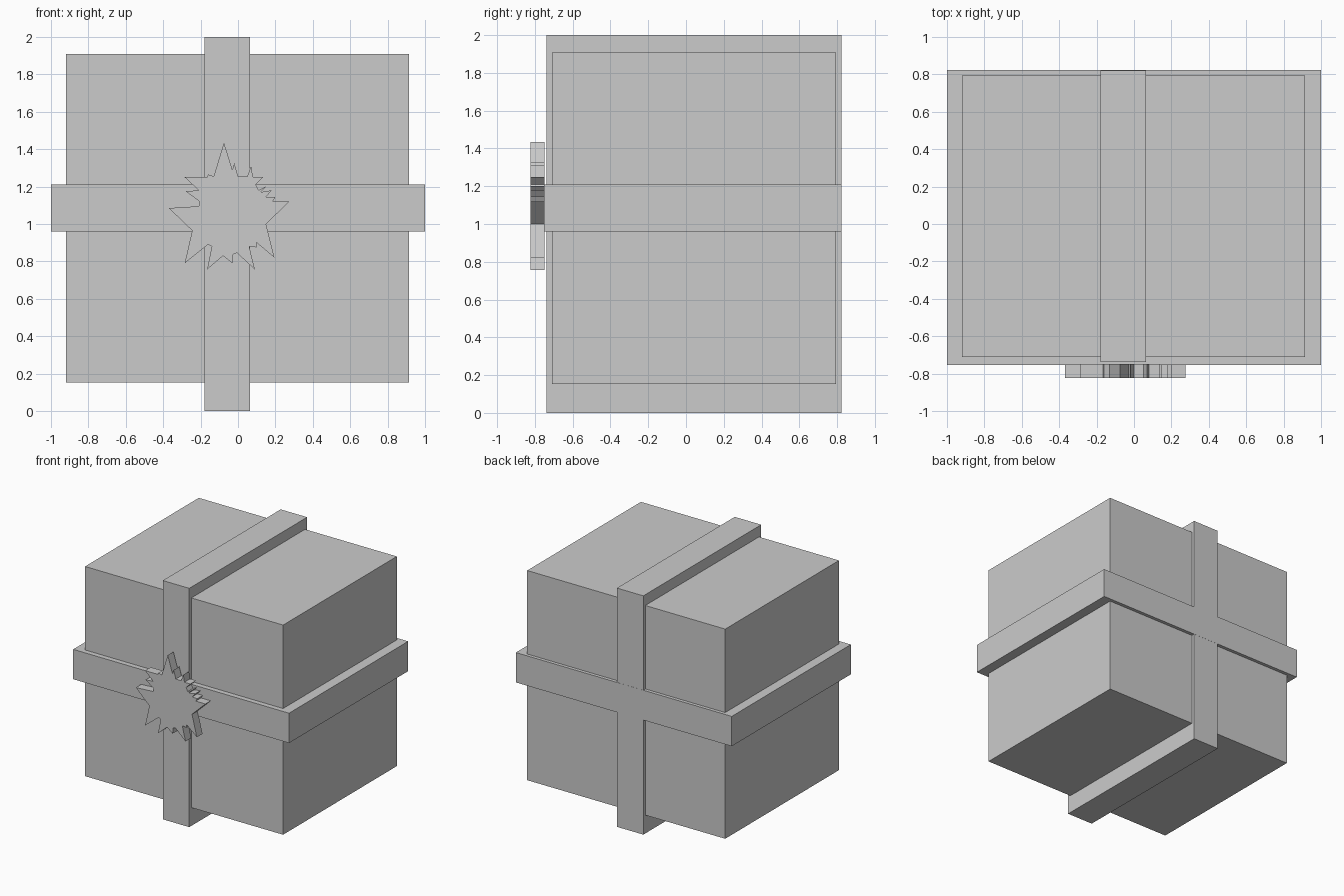
import bpy
import bmesh

cube = bpy.data.objects.get("Cube")
if cube:
    bpy.data.objects.remove(cube, do_unlink=True)

# One plain grey for the whole gift
grey = bpy.data.materials.new("plain grey")
grey.use_nodes = True
colour = (0.6, 0.6, 0.6, 1)
grey.diffuse_color = colour
grey.node_tree.nodes["Principled BSDF"].inputs["Base Color"].default_value = colour


def finish(name, bm):
    bmesh.ops.recalc_face_normals(bm, faces=bm.faces)
    mesh = bpy.data.meshes.new(name)
    bm.to_mesh(mesh)
    bm.free()
    mesh.materials.append(grey)
    obj = bpy.data.objects.new(name, mesh)
    bpy.context.collection.objects.link(obj)
    return obj


def block(name, *spans):
    """Box given by its (low, high) span on x, y and z."""
    bm = bmesh.new()
    bmesh.ops.create_cube(bm, size=1)
    for v in bm.verts:
        v.co = [lo + (c + 0.5) * (hi - lo) for c, (lo, hi) in zip(v.co, spans)]
    return finish(name, bm)


# Box and the two ribbons around it
block("gift_box", (-0.92, 0.915), (-0.71, 0.795), (0.153, 1.909))
block("vertical_ribbon", (-0.18, 0.065), (-0.738, 0.822), (0, 2))
block("horizontal_ribbon", (-1, 1), (-0.753, 0.823), (0.96, 1.21))

# Jagged star bow: outline in hundredths as (x, z), clockwise from the top tip
outline = [
    (-7.5, 143.5), (-3, 129), (-2, 132.5), (0, 125.5), (5, 125.5), (7, 131),
    (8, 125), (13.5, 125), (9.5, 121), (11, 118), (15, 120), (12, 117),
    (18, 118), (15, 114.5), (20, 114.5), (18.5, 112), (27.5, 112), (15, 100),
    (19.5, 82), (10, 90), (10, 87.5), (6, 88), (9, 75.7), (-0.5, 84.5),
    (-2.5, 84), (-3, 79), (-8, 83), (-16.5, 75.7), (-14, 88), (-16, 89),
    (-28.5, 79), (-24.5, 96.5), (-37, 108.5), (-21, 109.5), (-20.5, 112),
    (-28, 117.5), (-21, 118), (-28.5, 125), (-16.5, 125), (-16, 126.5),
    (-13, 125.5),
]
bm = bmesh.new()
face = bm.faces.new([bm.verts.new((x / 100, -0.823, z / 100)) for x, z in outline])
sides = bmesh.ops.extrude_face_region(bm, geom=[face], use_keep_orig=True)
moved = [g for g in sides["geom"] if isinstance(g, bmesh.types.BMVert)]
bmesh.ops.translate(bm, verts=moved, vec=(0, 0.075, 0))
finish("star_bow", bm)
